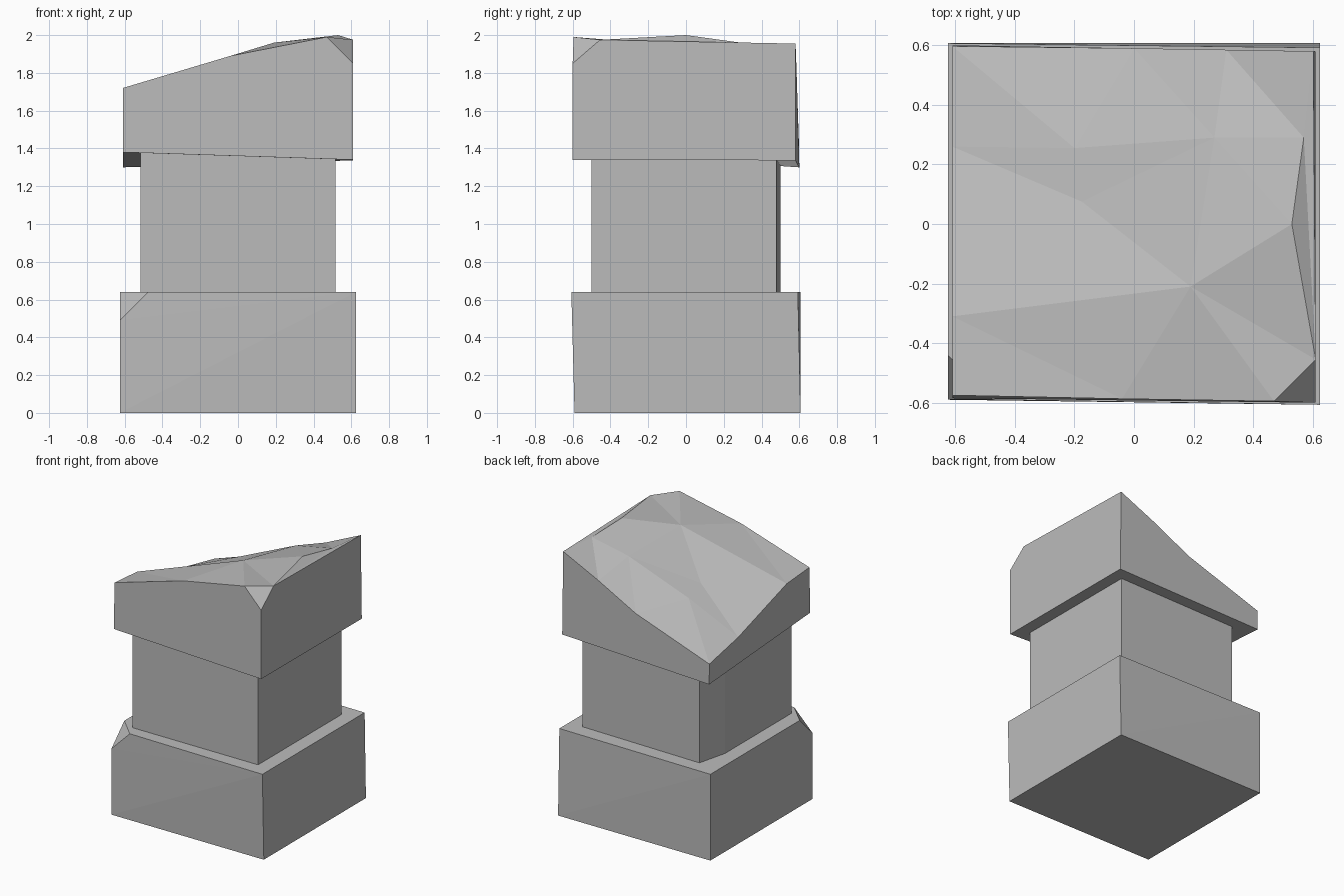
import bpy
import bmesh
from mathutils import Vector
from mathutils.geometry import delaunay_2d_cdt

default_cube = bpy.data.objects.get("Cube")
if default_cube:
    bpy.data.objects.remove(default_cube, do_unlink=True)

# Single stone colour
stone = bpy.data.materials.new("stone grey")
stone.use_nodes = True
grey = (0.5, 0.5, 0.5, 1)
stone.diffuse_color = grey
stone.node_tree.nodes["Principled BSDF"].inputs["Base Color"].default_value = grey


def finish(name, bm):
    """Turn a bmesh into a flat shaded stone object."""
    bmesh.ops.recalc_face_normals(bm, faces=bm.faces[:])
    mesh = bpy.data.meshes.new(name)
    bm.to_mesh(mesh)
    bm.free()
    mesh.materials.append(stone)
    obj = bpy.data.objects.new(name, mesh)
    bpy.context.collection.objects.link(obj)
    return obj


def make_base():
    """Slightly skewed block with one chipped upper corner."""
    half, height, chip = 0.625, 0.64, 0.15
    front, back = -0.59, 0.607
    points = [
        (-half, front, 0), (half, front, 0), (half, back, 0), (-half, back, 0),
        (half, -0.607, height), (half, 0.592, height), (-half, back, height),
        # the three corners of the chip
        (-half, front, height - chip),
        (chip - half, front, height),
        (-half, front + chip, height),
    ]
    bm = bmesh.new()
    verts = [bm.verts.new(p) for p in points]
    bmesh.ops.convex_hull(bm, input=verts)
    finish("base_block", bm)


def make_shaft():
    """Square shaft with a shallow worn corner, sunk into both neighbours."""
    half, bottom, top = 0.515, 0.6, 1.4
    profile = [(-half, -0.5), (half, -0.5), (half, 0.48), (-0.46, 0.5), (-half, 0.28)]
    bm = bmesh.new()
    floor = bm.faces.new([bm.verts.new((x, y, bottom)) for x, y in profile])
    result = bmesh.ops.extrude_face_region(bm, geom=[floor], use_keep_orig=True)
    raised = [g for g in result["geom"] if isinstance(g, bmesh.types.BMVert)]
    bmesh.ops.translate(bm, verts=raised, vec=(0, 0, top - bottom))
    finish("shaft", bm)


def make_head():
    """Broken capital: four walls, a chipped corner and a faceted top."""
    side = 0.61
    rim = {
        "front_left": (-side, -0.575, 1.72),
        "front_mid": (-0.04, -0.587, 1.89),
        "chip_front": (0.47, -0.595, 1.99),
        "chip_side": (side, -0.455, 1.975),
        "back_right": (0.602, 0.58, 1.955),
        "back_high": (0.31, 0.585, 1.82),
        "back_low": (0, 0.59, 1.66),
        "back_left": (-side, 0.597, 1.45),
        "side_low": (-side, 0.26, 1.52),
        "side_high": (-side, -0.31, 1.7),
    }
    inner = {
        "peak": (0.53, 0, 2),
        "ridge": (0.57, 0.29, 1.96),
        "shoulder": (0.27, 0.29, 1.9),
        "crown": (0.19, -0.21, 1.96),
        "hollow": (-0.175, 0.075, 1.735),
        "slope": (-0.2, 0.255, 1.7),
    }
    lower = {
        "chip_low": (side, -0.6, 1.85),
        "foot_front_left": (-side, -0.585, 1.38),
        "foot_front_right": (side, -0.6, 1.34),
        "foot_back_right": (side, 0.58, 1.337),
        "foot_back_left": (-side, 0.6, 1.3),
    }
    bm = bmesh.new()
    v = {k: bm.verts.new(p) for part in (rim, inner, lower) for k, p in part.items()}

    # Walls, underside and chip
    walls = [
        "foot_front_left foot_front_right chip_low chip_front front_mid front_left",
        "foot_front_right foot_back_right back_right chip_side chip_low",
        "foot_back_right foot_back_left back_left back_low back_high back_right",
        "foot_back_left foot_front_left front_left side_high side_low back_left",
        "foot_front_left foot_back_left foot_back_right foot_front_right",
        "chip_low chip_side chip_front",
    ]
    for wall in walls:
        bm.faces.new([v[k] for k in wall.split()])

    # Faceted top, triangulated along its main creases
    names = list(rim) + list(inner)
    spots = [Vector(v[k].co[:2]) for k in names]
    creases = [
        "peak chip_side", "peak ridge", "ridge back_right", "ridge back_high",
        "crown side_high", "crown front_mid", "crown chip_front", "crown peak",
        "slope back_left", "slope back_low", "slope side_low", "slope shoulder",
        "hollow side_low", "hollow crown", "shoulder back_high",
    ]
    edges = [tuple(names.index(k) for k in c.split()) for c in creases]
    outline = list(range(len(rim)))
    cut = delaunay_2d_cdt(spots, edges, [outline], 1, 1e-5)
    for tri in cut[2]:
        bm.faces.new([v[names[cut[3][i][0]]] for i in tri])
    finish("broken_head", bm)


make_base()
make_shaft()
make_head()
